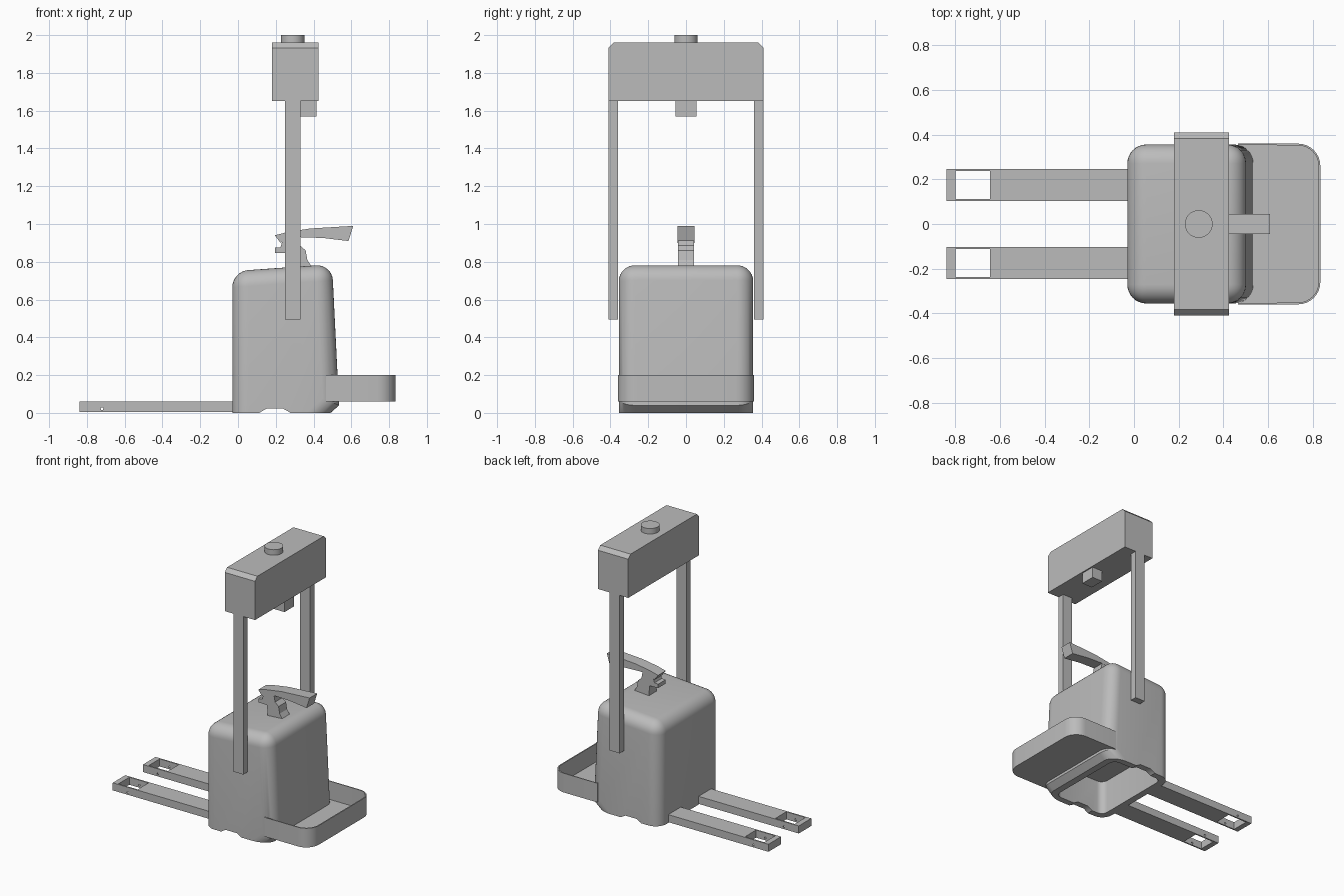
import bpy, bmesh, math
from mathutils import Matrix, Vector

cube = bpy.data.objects.get("Cube")
if cube:
    bpy.data.objects.remove(cube, do_unlink=True)

grey = bpy.data.materials.new("plain_grey")
grey.use_nodes = True
COLOUR = (0.5, 0.5, 0.5, 1)
grey.diffuse_color = COLOUR
grey.node_tree.nodes["Principled BSDF"].inputs["Base Color"].default_value = COLOUR


def finish(name, bm):
    """Turn a bmesh into a named grey object."""
    bmesh.ops.recalc_face_normals(bm, faces=bm.faces)
    mesh = bpy.data.meshes.new(name)
    bm.to_mesh(mesh)
    bm.free()
    mesh.materials.append(grey)
    obj = bpy.data.objects.new(name, mesh)
    bpy.context.collection.objects.link(obj)
    return obj


def prism(points, y0, y1):
    """Extrude an x-z profile along y."""
    bm = bmesh.new()
    face = bm.faces.new([bm.verts.new((x, y0, z)) for x, z in points])
    ext = bmesh.ops.extrude_face_region(bm, geom=[face])
    moved = [g for g in ext["geom"] if isinstance(g, bmesh.types.BMVert)]
    bmesh.ops.translate(bm, verts=moved, vec=(0, y1 - y0, 0))
    bmesh.ops.recalc_face_normals(bm, faces=bm.faces)
    return bm


def box(x0, x1, y0, y1, z0, z1):
    return prism([(x0, z0), (x1, z0), (x1, z1), (x0, z1)], y0, y1)


def cylinder(radius, depth, centre, rotation=Matrix()):
    bm = bmesh.new()
    bmesh.ops.create_cone(bm, cap_ends=True, segments=32, radius1=radius, radius2=radius,
                          depth=depth, matrix=Matrix.Translation(centre) @ rotation)
    return bm


def round_edges(bm, rule, radius, segments):
    edges = [e for e in bm.edges if rule(e.verts[0].co, e.verts[1].co)]
    bmesh.ops.bevel(bm, geom=edges, offset=radius, segments=segments, profile=0.5,
                    affect='EDGES', clamp_overlap=False)


def bake(obj):
    """Replace the mesh by its modified version."""
    graph = bpy.context.evaluated_depsgraph_get()
    mesh = bpy.data.meshes.new_from_object(obj.evaluated_get(graph))
    obj.modifiers.clear()
    obj.data = mesh


def cut(obj, cutters):
    for cutter in cutters:
        cutter.hide_render = True
        mod = obj.modifiers.new("cut", 'BOOLEAN')
        mod.operation = 'DIFFERENCE'
        mod.solver = 'EXACT'
        mod.object = cutter
    bake(obj)
    for cutter in cutters:
        bpy.data.objects.remove(cutter, do_unlink=True)


def smooth(obj):
    obj.data.shade_smooth()
    obj.data.set_sharp_from_angle(angle=math.radians(30))


def upright(a, b):
    return abs(a.y - b.y) < 0.01 and abs(a.z - b.z) > 0.01


# Rounded body housing, hollow underneath, with a notch along each side
bm = prism([(-0.03, 0), (0.49, 0), (0.535, 0.04), (0.498, 0.787), (-0.03, 0.75)], -0.356, 0.356)
round_edges(bm, lambda a, b: upright(a, b) or min(a.z, b.z) > 0.5, 0.085, 8)
body = finish("body_housing", bm)
bm = box(0.02, 0.44, -0.31, 0.31, -0.1, 0.25)
round_edges(bm, upright, 0.05, 6)
cavity = finish("cavity_cutter", bm)
notch = finish("notch_cutter", prism(
    [(0.09, -0.02), (0.3, -0.02), (0.27, 0.005), (0.24, 0.022), (0.15, 0.022), (0.12, 0.005)], -0.5, 0.5))
cut(body, [cavity, notch])
smooth(body)

# Open step tray with rounded outer corners
bm = box(0.465, 0.835, -0.36, 0.36, 0.06, 0.2)
round_edges(bm, lambda a, b: upright(a, b) and a.x > 0.8, 0.1, 8)
bm.normal_update()
bmesh.ops.delete(bm, geom=[f for f in bm.faces if f.normal.z > 0.9], context='FACES')
tray = finish("step_tray", bm)
wall = tray.modifiers.new("wall", 'SOLIDIFY')
wall.thickness = 0.008
wall.offset = -1
bake(tray)
smooth(tray)

# Forks with a roller window and axle hole, and the side posts
for side, label in ((1, "left"), (-1, "right")):
    y0, y1 = sorted((side * 0.1025, side * 0.2475))
    fork = finish(label + "_fork", box(-0.84, 0, y0, y1, 0.005, 0.06))
    window = finish("window_cutter", box(-0.8, -0.645, y0 + 0.01, y1 - 0.01, -0.1, 0.2))
    axle = finish("axle_cutter", cylinder(0.007, 0.3, Vector((-0.72, side * 0.175, 0.022)),
                                          Matrix.Rotation(math.pi / 2, 4, 'X')))
    cut(fork, [window, axle])
    y0, y1 = sorted((side * 0.355, side * 0.41))
    finish(label + "_post", box(0.25, 0.33, y0 + (side > 0) * 0.006, y1 - (side < 0) * 0.006,
                                0.495, 1.66))

# Overhead box with chamfered ends
bm = box(0.18, 0.425, -0.41, 0.41, 1.65, 1.96)
round_edges(bm, lambda a, b: min(a.z, b.z) > 1.9 and abs(a.y - b.y) < 0.01, 0.027, 1)
finish("overhead_box", bm)
smooth(finish("beacon", cylinder(0.062, 0.06, Vector((0.29, 0, 1.97)))))
finish("sensor_block", box(0.33, 0.415, -0.055, 0.055, 1.57, 1.66))

# Steering handle: grip on a short stem
finish("handle_grip", prism(
    [(0.195, 0.94), (0.26, 0.957), (0.38, 0.976), (0.61, 0.99), (0.585, 0.91),
     (0.45, 0.926), (0.33, 0.93), (0.25, 0.918), (0.225, 0.9)], -0.044, 0.044))
finish("handle_stem", prism(
    [(0.24, 0.925), (0.225, 0.877), (0.195, 0.875), (0.195, 0.847), (0.265, 0.845), (0.27, 0.76),
     (0.4, 0.76), (0.367, 0.81), (0.358, 0.86), (0.33, 0.885), (0.32, 0.94)], -0.043, 0.043))
